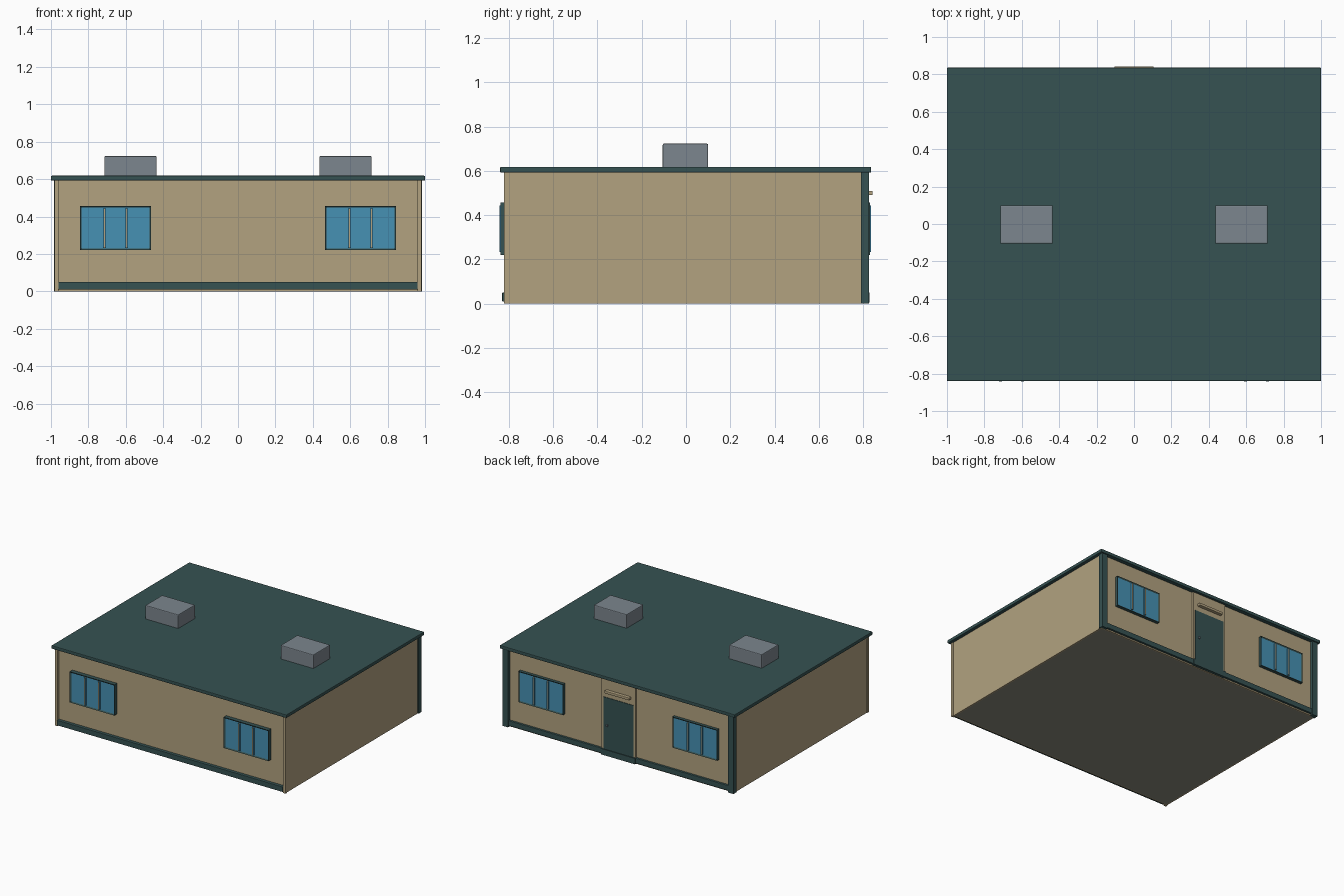
import bpy
import bmesh

if "Cube" in bpy.data.objects:
    bpy.data.objects.remove(bpy.data.objects["Cube"], do_unlink=True)


def make_material(name, srgb):
    """Flat material from a 0-255 display colour, stored as linear."""
    rgb = [((c / 255 + 0.055) / 1.055) ** 2.4 for c in srgb]
    m = bpy.data.materials.new(name)
    m.use_nodes = True
    m.diffuse_color = (*rgb, 1)
    bsdf = m.node_tree.nodes["Principled BSDF"]
    bsdf.inputs["Base Color"].default_value = (*rgb, 1)
    bsdf.inputs["Roughness"].default_value = 0.8
    return m


BEIGE = make_material("wall beige", (178, 162, 128))
TEAL = make_material("dark teal trim", (54, 82, 82))
GLASS = make_material("window blue", (70, 145, 180))
GREY = make_material("vent grey", (124, 134, 142))
FLOOR = make_material("floor grey", (140, 138, 126))


def finish(name, bm, *mats):
    bmesh.ops.recalc_face_normals(bm, faces=bm.faces)
    mesh = bpy.data.meshes.new(name)
    bm.to_mesh(mesh)
    bm.free()
    for m in mats:
        mesh.materials.append(m)
    obj = bpy.data.objects.new(name, mesh)
    bpy.context.collection.objects.link(obj)
    return obj


def box_mesh(x, y, z):
    bm = bmesh.new()
    bmesh.ops.create_cube(bm, size=1)
    for v in bm.verts:
        for i, (lo, hi) in enumerate((x, y, z)):
            v.co[i] = lo if v.co[i] < 0 else hi
    return bm


def box(name, x, y, z, mat, bevel=0.0):
    obj = finish(name, box_mesh(x, y, z), mat)
    if bevel:
        mod = obj.modifiers.new("soft edges", "BEVEL")
        mod.width = bevel
        mod.segments = 2
    return obj


def mirror_pair(lo, hi):
    """The same x range on the left and on the right."""
    return (("left", (lo, hi)), ("right", (-hi, -lo)))


def depth(side, inner, outer):
    """y range of a part standing off the front (-1) or back (1) wall."""
    return tuple(sorted((side * inner, side * outer)))


# Main body with a grey floor inset in its underside
bm = box_mesh((-0.975, 0.975), (-0.806, 0.806), (0, 0.6))
bm.normal_update()
bottom = [f for f in bm.faces if f.normal.z < -0.5]
bmesh.ops.inset_region(bm, faces=bottom, thickness=0.015)
for f in bottom:
    f.material_index = 1
finish("body", bm, BEIGE, FLOOR)

# Roof slab and rooftop vents
box("roof", (-1, 1), (-0.84, 0.836), (0.592, 0.618), TEAL, 0.005)
for label, xs in mirror_pair(0.435, 0.715):
    box(f"{label}_roof_vent", xs, (-0.105, 0.1), (0.61, 0.723), GREY, 0.006)

# Corner posts: beige in front, teal behind
for label, xs in mirror_pair(0.96, 0.98):
    box(f"{label}_front_post", xs, (-0.822, -0.803), (0, 0.595), BEIGE)
for label, xs in mirror_pair(0.935, 0.983):
    box(f"{label}_back_post", xs, (0.79, 0.827), (0, 0.595), TEAL)

# Skirting
box("front_skirting", (-0.96, 0.96), (-0.83, -0.8), (0.01, 0.05), TEAL, 0.003)
box("back_skirting", (-0.94, 0.94), (0.8, 0.822), (0.01, 0.05), TEAL, 0.003)


def window(name, xs, side):
    x0, x1 = xs
    z0, z1 = 0.22, 0.457
    # Frame: a ring made by extruding an inset rectangle outline
    bm = box_mesh(xs, depth(side, 0.8, 0.838 if side < 0 else 0.83), (z0, z1))
    bm.normal_update()
    face = [f for f in bm.faces if f.normal.y * side > 0.5]
    bmesh.ops.inset_region(bm, faces=face, thickness=0.013)
    for v in face[0].verts:
        v.co.y -= side * 0.006
    face[0].material_index = 1
    finish(f"{name}_frame", bm, TEAL, GLASS)
    # Two thin dividers making three panes
    for i in (1, 2):
        x = x0 + 0.013 + (x1 - x0 - 0.026) * i / 3
        box(f"{name}_divider_{i}", (x - 0.003, x + 0.003),
            depth(side, 0.82, 0.843 if side < 0 else 0.836),
            (z0 + 0.013, z1 - 0.013), BEIGE)
        for edge in (-0.005, 0.005):
            box(f"{name}_pane_edge_{i}", (x + edge - 0.002, x + edge + 0.002),
                depth(side, 0.82, 0.842 if side < 0 else 0.835),
                (z0 + 0.013, z1 - 0.013), GLASS)


for wall, side in (("front", -1), ("back", 1)):
    for label, xs in mirror_pair(0.465, 0.845):
        window(f"{wall}_{label}_window", xs, side)

# Rear entrance: surround, door, handle, step and lamp
box("door_surround", (-0.145, 0.145), (0.8, 0.818), (0.02, 0.592), BEIGE)
box("door", (-0.128, 0.128), (0.8, 0.822), (0.05, 0.45), TEAL)
box("door_handle", (0.09, 0.102), (0.82, 0.83), (0.23, 0.245), GREY)
box("door_step", (-0.145, 0.145), (0.8, 0.828), (0.005, 0.05), TEAL)
box("door_lamp", (-0.105, 0.105), (0.81, 0.843), (0.49, 0.51), BEIGE, 0.004)
